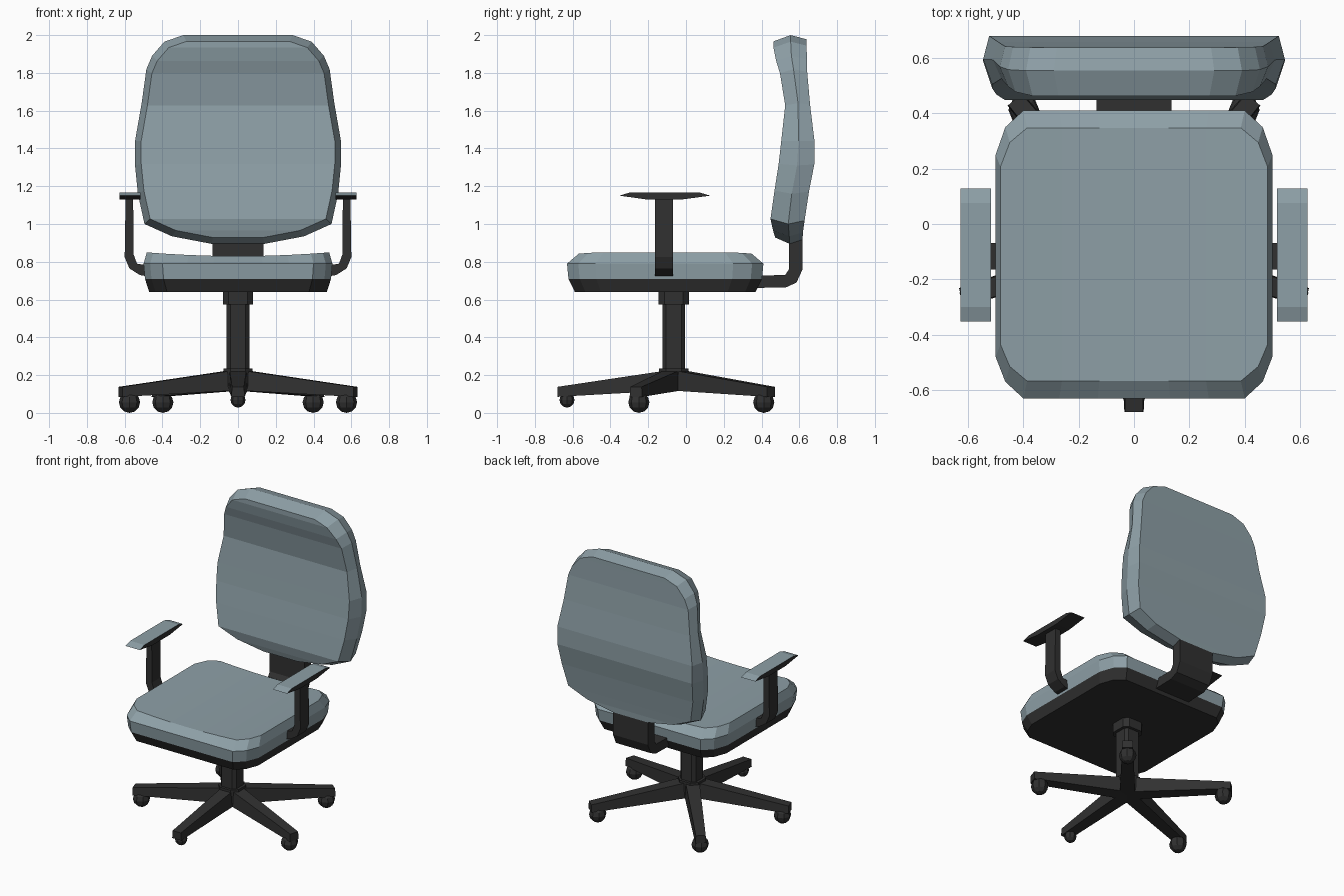
import bpy, bmesh, math
from mathutils import Vector

if "Cube" in bpy.data.objects:
    bpy.data.objects.remove(bpy.data.objects["Cube"])


def material(name, rgb):
    m = bpy.data.materials.new(name)
    m.diffuse_color = (*rgb, 1)
    m.use_nodes = True
    m.node_tree.nodes["Principled BSDF"].inputs["Base Color"].default_value = m.diffuse_color
    return m


FABRIC = material("blue grey fabric", (0.27, 0.35, 0.385))
BLACK = material("black plastic", (0.03, 0.03, 0.03))


def finish(name, bm, *mats):
    bmesh.ops.recalc_face_normals(bm, faces=bm.faces)
    me = bpy.data.meshes.new(name)
    bm.to_mesh(me)
    bm.free()
    for m in mats:
        me.materials.append(m)
    ob = bpy.data.objects.new(name, me)
    bpy.context.collection.objects.link(ob)
    return ob


def loft(rings, strips=True):
    """Skin matching rings; caps are strips between mirrored ring points, or one polygon."""
    bm = bmesh.new()
    vs = [[bm.verts.new(p) for p in r] for r in rings]
    n = len(vs[0])
    for a, b in zip(vs, vs[1:]):
        for i in range(n):
            j = (i + 1) % n
            bm.faces.new((a[i], a[j], b[j], b[i]))
    for r in (vs[0], vs[-1]):
        if strips:
            for i in range(n // 2 - 1):
                bm.faces.new((r[i], r[i + 1], r[n - 2 - i], r[n - 1 - i]))
        else:
            bm.faces.new(r)
    return bm


def colour_below(ob, z):
    """Second material on faces centred under z."""
    for p in ob.data.polygons:
        if p.center.z < z:
            p.material_index = 1


def interp(table, z):
    for (z0, y0), (z1, y1) in zip(table, table[1:]):
        if z <= z1:
            return y0 + (y1 - y0) * max(0, (z - z0) / (z1 - z0))
    return table[-1][1]


# Seat cushion with a black underside and a dished top
half = [(0.5, -0.48, 0.25), (0.465, -0.57, 0.35), (0.4, -0.63, 0.41),
        (0.27, -0.63, 0.41), (0.13, -0.63, 0.41)]
cols = [(-x, f, b) for x, f, b in half] + [(0, -0.63, 0.41)] + half[::-1]
rings = []
for z, sx, sy, dip in ((0.64, 0.94, 0.92, 0), (0.71, 0.985, 0.985, 0),
                       (0.79, 1, 1, 0), (0.85, 0.965, 0.88, 0.02)):
    pts = [(x, f) for x, f, b in cols] + [(x, b) for x, f, b in reversed(cols)]
    rings.append([(x * sx, -0.11 + (y + 0.11) * sy, z - dip * (1 - (x / 0.5) ** 2))
                  for x, y in pts])
seat = finish("seat", loft(rings), FABRIC, BLACK)
colour_below(seat, 0.70)

# Backrest: front outline skinned between curved front and back profiles
rows = [(0.14, 0.895), (0.35, 0.935), (0.495, 1.0), (0.53, 1.16), (0.545, 1.31),
        (0.545, 1.44), (0.51, 1.64), (0.485, 1.82), (0.455, 1.89),
        (0.39, 1.965), (0.29, 2.0)]
front = [(0.92, 0.475), (1.01, 0.447), (1.11, 0.449), (1.24, 0.487), (1.37, 0.493),
         (1.55, 0.522), (1.65, 0.526), (1.79, 0.50), (1.91, 0.463), (1.97, 0.463)]
back = [(0.94, 0.617), (1.13, 0.643), (1.32, 0.68), (1.45, 0.68),
        (1.74, 0.643), (1.97, 0.638)]
outline = rows + [(-x, z) for x, z in reversed(rows)]
rings = []
for s, depth in ((0.94, 0), (1, 0.52), (0.96, 1)):
    ring = []
    for x, z in outline:
        z = 1.4475 + (z - 1.4475) * s
        f, b = interp(front, z), interp(back, z)
        ring.append((x * s, f + (b - f) * depth, z))
    rings.append(ring)
finish("backrest", loft(rings), FABRIC)

# Bent bracket joining the seat and the backrest
prof = [(0.3, 0.66), (0.53, 0.665), (0.585, 0.69), (0.617, 0.76), (0.617, 0.96),
        (0.545, 0.96), (0.545, 0.76), (0.525, 0.73), (0.3, 0.725)]
finish("back_bracket", loft([[(x, y, z) for y, z in prof] for x in (-0.135, 0.135)], False),
       BLACK)

# Armrests: bent posts and pads
post = [(0.44, 0.715), (0.52, 0.73), (0.575, 0.765), (0.6, 0.825), (0.595, 1.14),
        (0.555, 1.14), (0.553, 0.84), (0.535, 0.79), (0.44, 0.775)]
pad = [(-0.21, 1.13), (-0.02, 1.13), (0.128, 1.15), (0.075, 1.166),
       (-0.30, 1.166), (-0.352, 1.15)]
for side, s in (("right", 1), ("left", -1)):
    finish(side + "_arm_post",
           loft([[(s * x, y, z) for x, z in post] for y in (-0.165, -0.068)], False), BLACK)
    ob = finish(side + "_arm_pad",
                loft([[(s * x, y, z) for y, z in pad] for x in (0.517, 0.627)], False),
                BLACK, FABRIC)
    for p in ob.data.polygons:
        p.material_index = int(p.normal.z > 0.2)

# Central column and collars, square with cut corners
CY = -0.065


def post_block(name, r, cut, z0, z1):
    q = [(r, -cut), (r, cut), (cut, r), (-cut, r), (-r, cut), (-r, -cut), (-cut, -r), (cut, -r)]
    finish(name, loft([[(x, CY + y, z) for x, y in q] for z in (z0, z1)], False), BLACK)


post_block("column", 0.06, 0.04, 0.13, 0.62)
post_block("upper_collar", 0.08, 0.05, 0.575, 0.65)
post_block("lower_collar", 0.078, 0.04, 0.13, 0.235)

# Five tapering base legs with castors
hub = Vector((0, CY, 0))
tips = [(0, -0.68, 0.04), (0.622, -0.265, 0.056), (-0.622, -0.265, 0.056),
        (0.43, 0.45, 0.056), (-0.43, 0.45, 0.056)]
for i, (tx, ty, r) in enumerate(tips, 1):
    tip = Vector((tx, ty, 0))
    d = (tip - hub).normalized()
    side = Vector((-d.y, d.x, 0))
    rings = [[c + side * w * k + Vector((0, 0, z))
              for k, z in ((-1, lo), (1, lo), (0.9, hi), (-0.9, hi))]
             for c, w, lo, hi in ((hub, 0.05, 0.12, 0.23), (tip, 0.035, 0.085, 0.138))]
    finish(f"base_leg_{i}", loft(rings, False), BLACK)
    bm = bmesh.new()
    bmesh.ops.create_uvsphere(bm, u_segments=8, v_segments=6, radius=r)
    c = tip - d * 0.05
    bmesh.ops.translate(bm, verts=bm.verts, vec=(c.x, c.y, 0.068 if r < 0.05 else 0.056))
    finish(f"castor_{i}", bm, BLACK)
